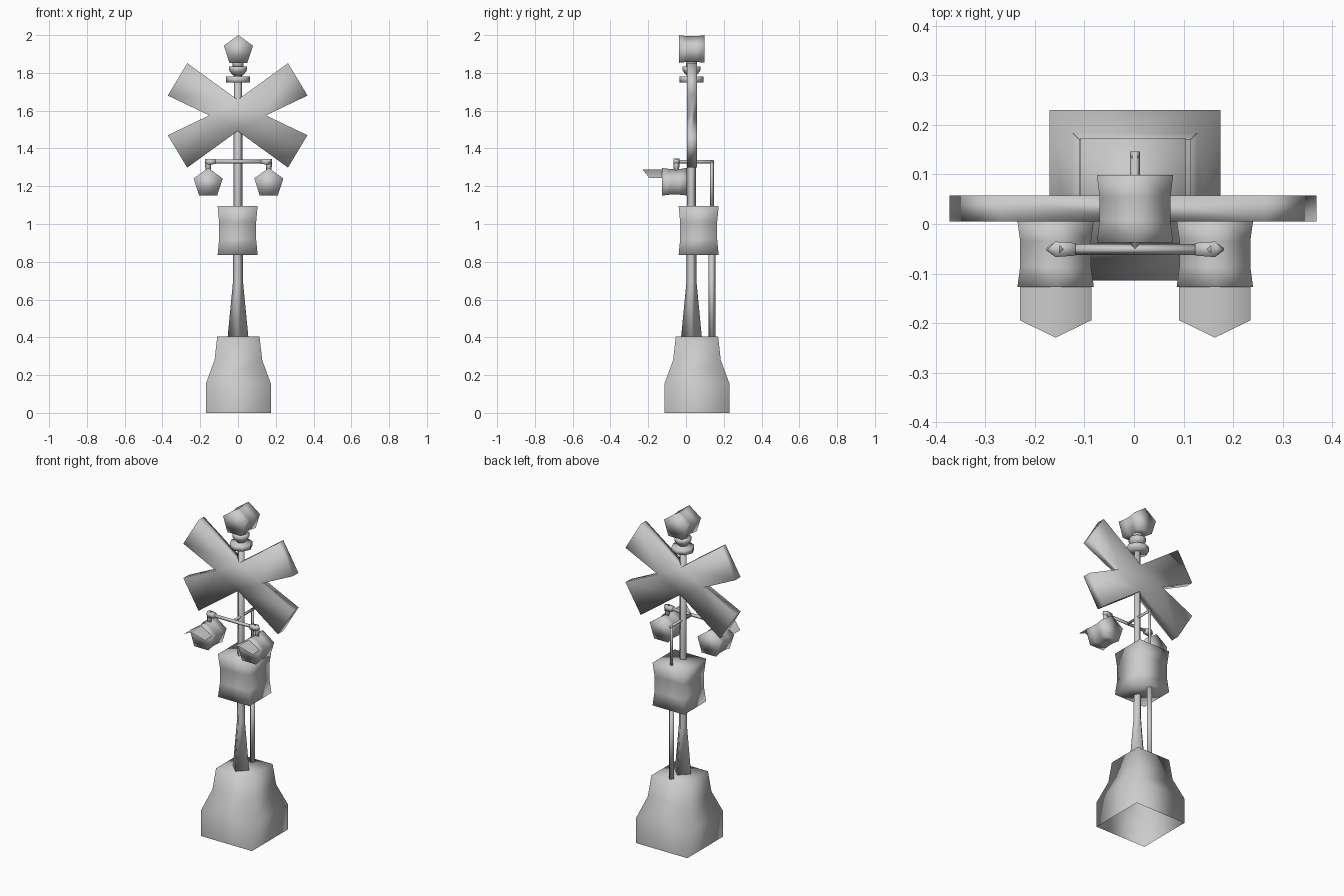
import bpy, bmesh, math
from mathutils import Vector

if "Cube" in bpy.data.objects:
    bpy.data.objects.remove(bpy.data.objects["Cube"])

grey = bpy.data.materials.new("plain grey")
grey.diffuse_color = (0.6, 0.6, 0.6, 1)
grey.use_nodes = True
grey.node_tree.nodes["Principled BSDF"].inputs["Base Color"].default_value = grey.diffuse_color


def finish(name, bm):
    """Turn a bmesh into a fully smooth grey object."""
    bmesh.ops.recalc_face_normals(bm, faces=bm.faces)
    for f in bm.faces:
        f.smooth = True
    me = bpy.data.meshes.new(name)
    bm.to_mesh(me)
    bm.free()
    me.materials.append(grey)
    ob = bpy.data.objects.new(name, me)
    bpy.context.collection.objects.link(ob)
    return ob


def loft(name, profile, sides, centre=(0, 0), turn=0.0, axis='z', cap_start=True):
    """Rings of a regular polygon; profile = (position along axis, radius).
    axis z: centre = (x, y).  axis y: centre = (x, z), point up.  axis x: centre = (y, z)."""
    bm = bmesh.new()
    rings = []
    for t, r in profile:
        ring = []
        for i in range(sides):
            a = turn + 2 * math.pi * i / sides
            u, v = centre[0] + r * math.cos(a), centre[1] + r * math.sin(a)
            co = {'z': (u, v, t), 'y': (u, t, v), 'x': (t, u, v)}[axis]
            ring.append(bm.verts.new(co))
        rings.append(ring)
    for a, b in zip(rings, rings[1:]):
        for i in range(sides):
            j = (i + 1) % sides
            bm.faces.new((a[i], a[j], b[j], b[i]))
    if cap_start:
        bm.faces.new(rings[0])
    bm.faces.new(rings[-1])
    return finish(name, bm)


Q = math.pi / 4          # turns a four-sided loft square to the axes
UP = math.pi / 2         # turns a five-sided loft point up
S2 = math.sqrt(2)        # half width to corner radius
POLE_Y = 0.029
ARM_Y, ARM_Z = -0.051, 1.33

# stepped foundation, open underneath
loft("foundation", [(0, .172 * S2), (.155, .172 * S2), (.28, .126 * S2), (.405, .112 * S2)],
     4, (.002, .058), Q, cap_start=False)

# tapered four-sided pole
loft("pole", [(.40, .055), (.69, .027), (1.15, .023), (1.87, .022)], 4, (0, POLE_Y))

# relay cabinet with a slight waist
loft("cabinet", [(.835, .106 * S2), (.92, .098 * S2), (1.01, .098 * S2), (1.095, .106 * S2)],
     4, (-.002, .067), Q)

# cable conduit behind the pole, then over to the lamp arm
loft("lower_conduit", [(.40, .018), (.84, .018)], 4, (.002, .137))
loft("upper_conduit", [(1.09, .010), (1.335, .010)], 4, (.002, .137))
loft("conduit_bridge", [(ARM_Y, .010), (.146, .010)], 4, (.002, ARM_Z), axis='y')

# lamp arm
loft("lamp_arm", [(-.13, .011), (.134, .011)], 4, (ARM_Y, ARM_Z), axis='x')

for side, cx in (("left", -.158), ("right", .163)):
    s = -1 if cx < 0 else 1
    # elbow and drop pipe
    loft(side + "_elbow", [(cx - s * .04, .018), (cx, .022), (cx + s * .018, .004)], 4,
         (ARM_Y, ARM_Z), Q, axis='x')
    loft(side + "_drop_pipe", [(1.27, .011), (1.305, .016), (1.345, .016)], 4, (cx, ARM_Y))
    # five-sided lamp housing
    loft(side + "_lamp", [(-.127, .081), (-.085, .075), (-.035, .075), (.006, .081)],
         5, (cx, 1.216), UP, axis='y')
    # thin visor over the lamp face
    bm = bmesh.new()
    pts = [(-.072, -.12, 1.243), (0, -.12, 1.288), (.072, -.12, 1.243),
           (.072, -.194, 1.243), (0, -.229, 1.288), (-.072, -.194, 1.243)]
    v = [bm.verts.new((cx + x, y, z)) for x, y, z in pts]
    bm.faces.new((v[0], v[1], v[4], v[5]))
    bm.faces.new((v[1], v[2], v[3], v[4]))
    finish(side + "_visor", bm)

# crossed boards: four flared arms around a central diamond
bm = bmesh.new()
CZ, NX, NZ = 1.575, .150, .083
notch = [Vector((NX, 0)), Vector((0, NZ)), Vector((-NX, 0)), Vector((0, -NZ))]
tips = []
for sx, sz in ((1, 1), (-1, 1), (-1, -1), (1, -1)):
    d = Vector((math.cos(.54) * sx, math.sin(.54) * sz))
    n = Vector((-d.y, d.x))
    tips.append((d * .371 - n * .1, d * .371 + n * .1))
layers = []
for y in (.005, .057):
    def add(p):
        return bm.verts.new((p.x - .002, y, CZ + p.y))
    nv = [add(p) for p in notch]
    tv = [(add(a), add(b)) for a, b in tips]
    bm.faces.new(nv)
    for i in range(4):
        bm.faces.new((nv[i], tv[i][0], tv[i][1], nv[(i + 1) % 4]))
    layers.append([p for i in range(4) for p in (nv[i], *tv[i])])
front, back = layers
for i in range(12):
    j = (i + 1) % 12
    bm.faces.new((front[i], front[j], back[j], back[i]))
finish("crossed_boards", bm)

# collar and cup under the bell
loft("collar", [(1.75, .063), (1.78, .063)], 8, (0, POLE_Y))
loft("cup", [(1.785, .025), (1.805, .042), (1.815, .048), (1.835, .048)], 8, (0, POLE_Y))
loft("neck", [(1.83, .03), (1.87, .03)], 8, (0, POLE_Y))

# five-sided bell on top
loft("bell", [(-.037, .081), (.008, .075), (.054, .075), (.099, .081)],
     5, (.002, 1.919), UP, axis='y')
